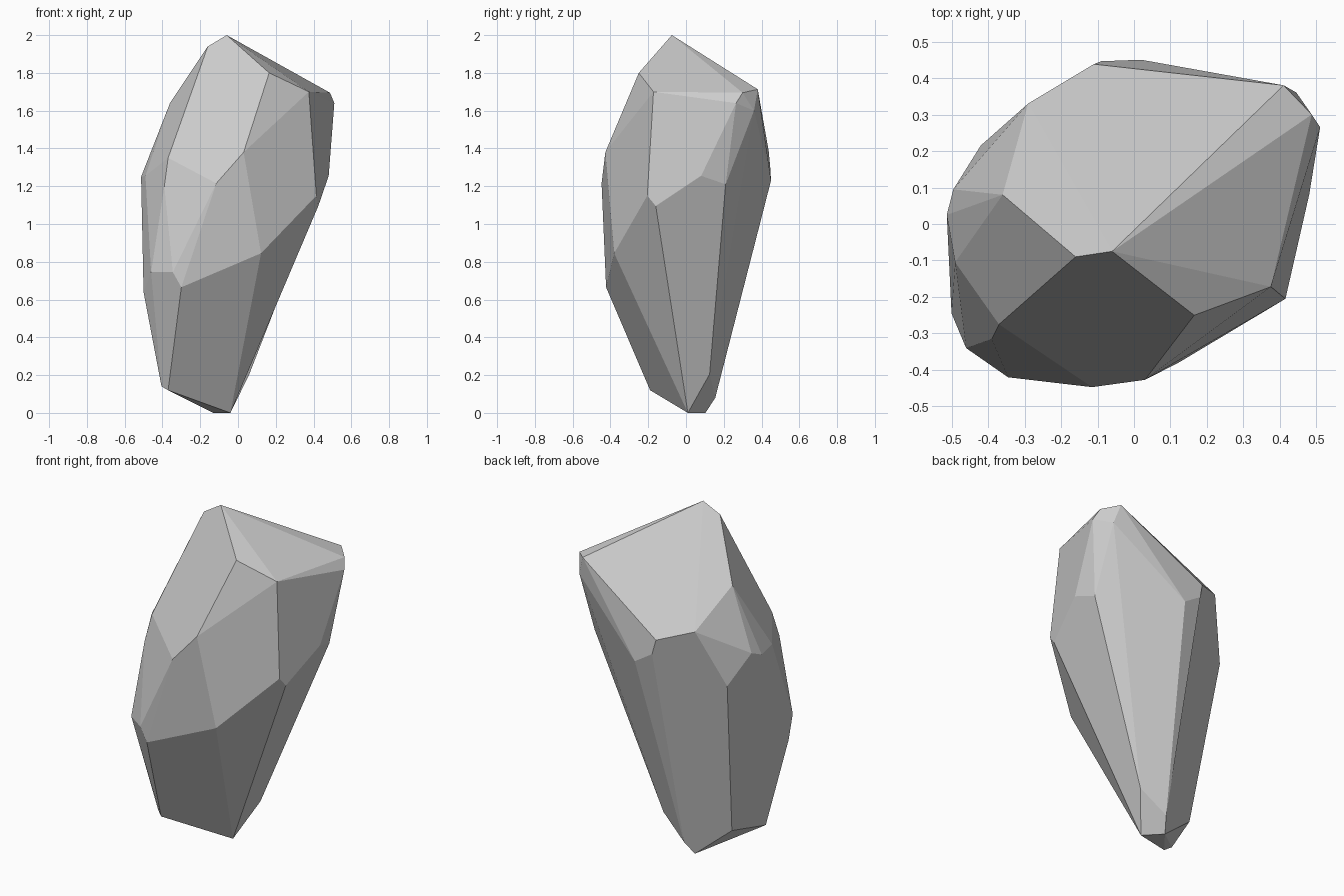
import bpy, bmesh
from math import radians

if "Cube" in bpy.data.objects:
    bpy.data.objects.remove(bpy.data.objects["Cube"])

# Corner points of the chipped boulder, grouped by height band
crown = [(-.06, -.075, 2), (-.16, -.09, 1.94), (.165, -.25, 1.8), (.375, -.172, 1.7),
         (.51, .265, 1.64), (.487, .3, 1.695), (.41, .38, 1.713), (.445, .36, 1.6),
         (-.36, .08, 1.64)]
shoulder = [(-.29, .33, 1.44), (-.11, .438, 1.385), (-.09, .446, 1.3), (.02, .45, 1.23),
            (-.37, -.275, 1.35), (.03, -.427, 1.38), (-.115, -.447, 1.215),
            (-.39, -.315, 1.2)]
waist = [(-.42, .215, 1.11), (-.495, .095, 1.28), (-.513, .025, 1.25), (-.49, -.105, 1.255),
         (.48, .08, 1.255), (.45, .21, 1.21), (.415, -.205, 1.15), (.425, -.16, 1.095)]
belly = [(.122, -.38, .845), (-.345, -.42, .745), (-.3, -.423, .665), (-.46, -.34, .745),
         (-.5, -.245, .64)]
foot = [(-.405, -.167, .14), (-.37, -.19, .12), (-.34, .057, .175), (.06, .125, .205),
        (-.095, .155, .08), (-.13, .103, 0), (-.04, .01, 0)]

# Wrap the points in a hull
bm = bmesh.new()
for co in crown + shoulder + waist + belly + foot:
    bm.verts.new(co)
bmesh.ops.convex_hull(bm, input=bm.verts[:])
loose = [v for v in bm.verts if not v.link_faces]
bmesh.ops.delete(bm, geom=loose, context='VERTS')


def nearest(co):
    return min(bm.verts, key=lambda v: sum((a - b) ** 2 for a, b in zip(v.co, co)))


# Shallow dent halfway down the long back right ridge
ridge = bm.edges.get((nearest(waist[6]), nearest(foot[3])))
if ridge:
    cut = bmesh.ops.subdivide_edges(bm, edges=[ridge], cuts=1)
    mid = next(g for g in cut['geom_inner'] if isinstance(g, bmesh.types.BMVert))
    mid.co = (.165, .18, .68)
    bmesh.ops.triangulate(bm, faces=mid.link_faces[:])

# Merge almost flat facets into broad flat chips
bmesh.ops.dissolve_limit(bm, angle_limit=radians(9), verts=bm.verts[:], edges=bm.edges[:])
bmesh.ops.recalc_face_normals(bm, faces=bm.faces[:])

mesh = bpy.data.meshes.new("boulder")
bm.to_mesh(mesh)
bm.free()
bpy.context.collection.objects.link(bpy.data.objects.new("boulder", mesh))
